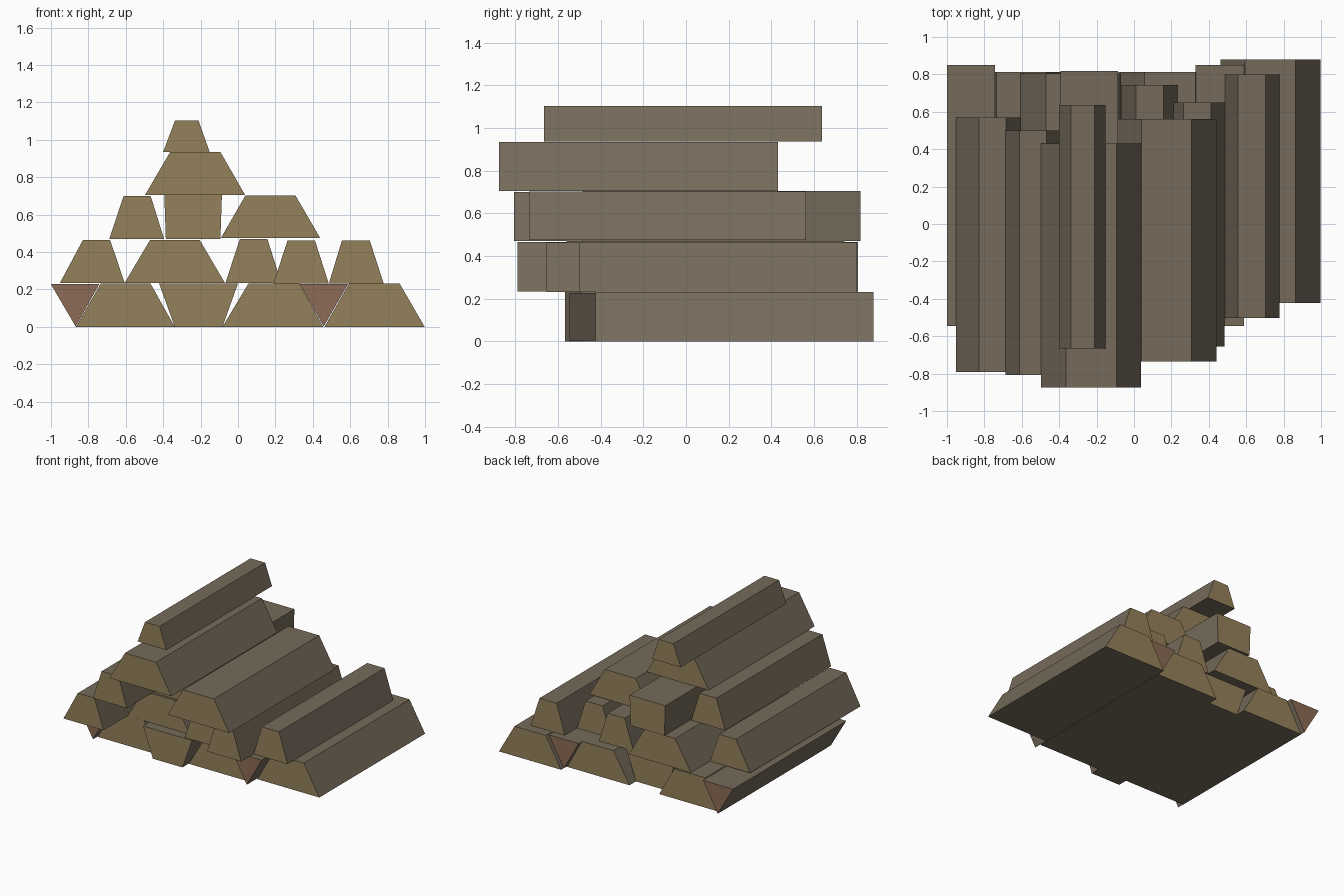
import bpy, bmesh

if "Cube" in bpy.data.objects:
    bpy.data.objects.remove(bpy.data.objects["Cube"])


def material(name, rgb):
    m = bpy.data.materials.new(name)
    m.diffuse_color = (*rgb, 1.0)
    m.use_nodes = True
    m.node_tree.nodes["Principled BSDF"].inputs["Base Color"].default_value = m.diffuse_color
    return m


BARK = material("grey_brown_bark", (0.180, 0.147, 0.104))
CUT = material("tan_cut_wood", (0.300, 0.222, 0.106))
RED_CUT = material("reddish_cut_wood", (0.262, 0.147, 0.092))


def log(name, bottom, top, z, y, cut=CUT):
    """Prism along y; bottom and top are x ranges (one value = a pointed edge)."""
    profile = [(x, z[0]) for x in bottom] + [(x, z[1]) for x in reversed(top)]
    bm = bmesh.new()
    front = bm.faces.new([bm.verts.new((x, y[0], h)) for x, h in profile])
    back = bmesh.ops.extrude_face_region(bm, geom=[front], use_keep_orig=True)
    moved = [v for v in back["geom"] if isinstance(v, bmesh.types.BMVert)]
    bmesh.ops.translate(bm, verts=moved, vec=(0, y[1] - y[0], 0))
    bmesh.ops.recalc_face_normals(bm, faces=bm.faces)
    # sawn ends face along y, the rest is bark
    for f in bm.faces:
        f.material_index = 1 if abs(f.normal.y) > 0.9 else 0
    mesh = bpy.data.meshes.new(name)
    bm.to_mesh(mesh)
    bm.free()
    mesh.materials.append(BARK)
    mesh.materials.append(cut)
    bpy.context.collection.objects.link(bpy.data.objects.new(name, mesh))


# heights of the rows
R1, R2, R3, R4, R5 = (0, 0.232), (0.235, 0.465), (0.474, 0.703), (0.705, 0.935), (0.936, 1.103)

# bottom row, with two inverted wedges and one inverted log
log("wedge_left", (-0.868,), (-1.0, -0.742), (0.002, 0.228), (-0.546, 0.85), RED_CUT)
log("base_log_left", (-0.867, -0.338), (-0.734, -0.468), R1, (-0.49, 0.814))
log("base_log_inverted", (-0.338, -0.083), (-0.422, 0.0), R1, (-0.566, 0.735))
log("base_log_middle", (-0.083, 0.455), (0.056, 0.328), R1, (-0.49, 0.814))
log("wedge_right", (0.458,), (0.33, 0.588), (0.002, 0.228), (-0.546, 0.85), RED_CUT)
log("base_log_right", (0.462, 0.998), (0.594, 0.864), R1, (-0.423, 0.879))

# second row
log("second_row_log_1", (-0.952, -0.606), (-0.829, -0.684), R2, (-0.79, 0.57))
log("second_row_log_2", (-0.606, -0.07), (-0.47, -0.205), R2, (-0.495, 0.805))
log("second_row_log_3", (-0.067, 0.232), (0.01, 0.157), (0.235, 0.47), (-0.56, 0.742))
log("second_row_log_4", (0.19, 0.485), (0.265, 0.411), (0.232, 0.463), (-0.654, 0.65))
log("second_row_log_5", (0.486, 0.779), (0.556, 0.704), (0.232, 0.463), (-0.502, 0.80))

# third row
log("third_row_log_left", (-0.688, -0.395), (-0.612, -0.467), (0.47, 0.70), (-0.806, 0.50))
log("third_row_log_inverted", (-0.386, -0.094), (-0.394, -0.086), (0.47, 0.705), (-0.485, 0.818))
log("third_row_log_right", (-0.092, 0.44), (0.04, 0.307), R3, (-0.736, 0.562))

# upper rows
log("fourth_row_log", (-0.497, 0.038), (-0.363, -0.094), R4, (-0.875, 0.43))
log("top_log", (-0.4, -0.152), (-0.337, -0.211), R5, (-0.665, 0.636))
